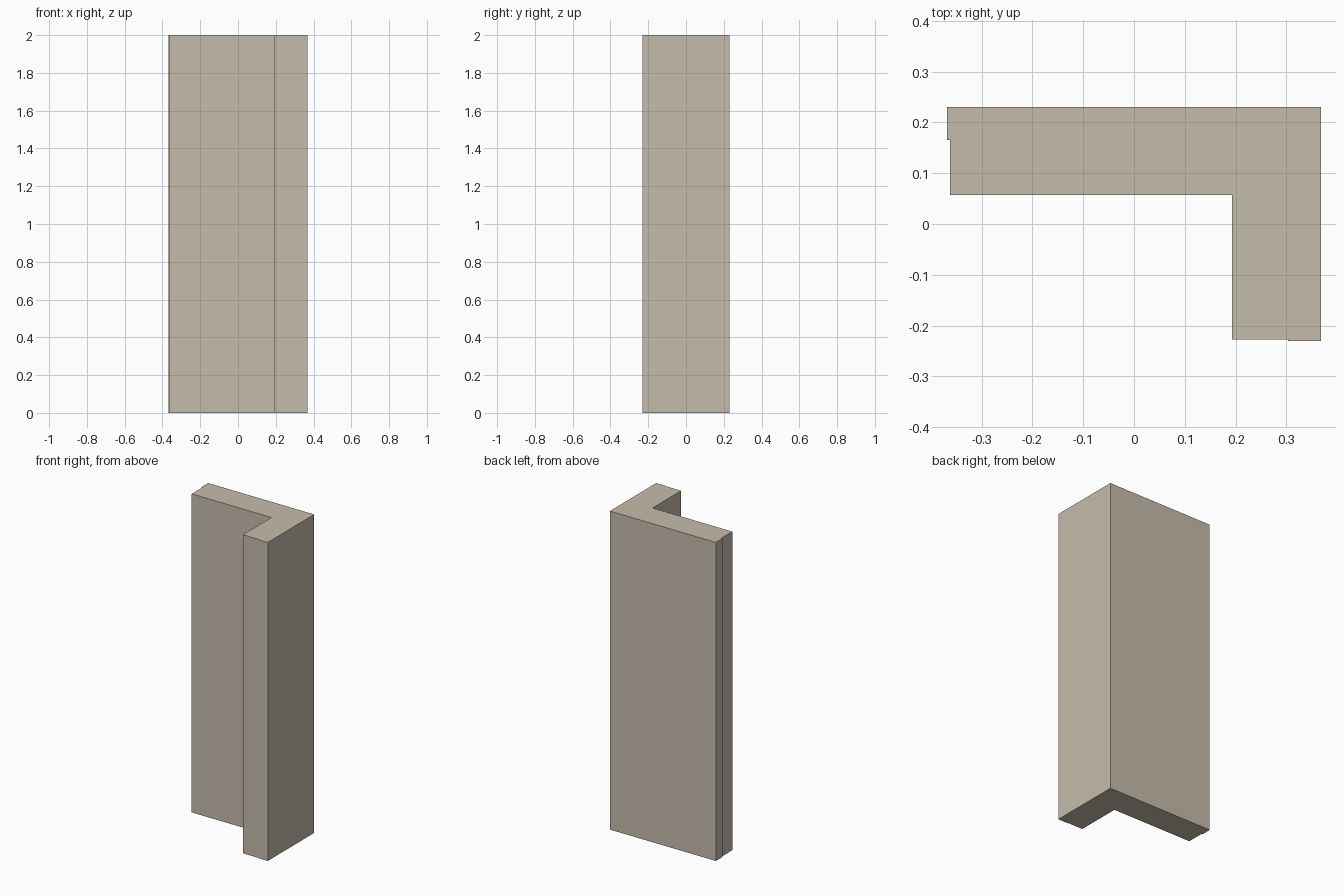
import bpy
import bmesh

if "Cube" in bpy.data.objects:
    bpy.data.objects.remove(bpy.data.objects["Cube"])

HEIGHT = 2.0

# L-shaped plan with a small lip at the end of each arm
PLAN = [
    (-0.368, 0.230), (-0.368, 0.165), (-0.362, 0.165), (-0.362, 0.057),
    (0.193, 0.057), (0.193, -0.227), (0.303, -0.227), (0.303, -0.230),
    (0.368, -0.230), (0.368, 0.230),
]

stone = bpy.data.materials.new("warm_beige")
stone.diffuse_color = (0.56, 0.50, 0.41, 1.0)
stone.use_nodes = True
stone.node_tree.nodes["Principled BSDF"].inputs["Base Color"].default_value = stone.diffuse_color


def extrude_plan(name, plan, height, material):
    """Raise a closed plan outline into a solid standing on the ground."""
    bm = bmesh.new()
    base = bm.faces.new([bm.verts.new((x, y, 0.0)) for x, y in plan])
    raised = bmesh.ops.extrude_face_region(bm, geom=[base], use_keep_orig=True)
    top = [v for v in raised["geom"] if isinstance(v, bmesh.types.BMVert)]
    bmesh.ops.translate(bm, verts=top, vec=(0, 0, height))
    bmesh.ops.recalc_face_normals(bm, faces=bm.faces)
    mesh = bpy.data.meshes.new(name)
    bm.to_mesh(mesh)
    bm.free()
    mesh.materials.append(material)
    obj = bpy.data.objects.new(name, mesh)
    bpy.context.collection.objects.link(obj)
    return obj


# Corner wall
extrude_plan("corner_wall", PLAN, HEIGHT, stone)
